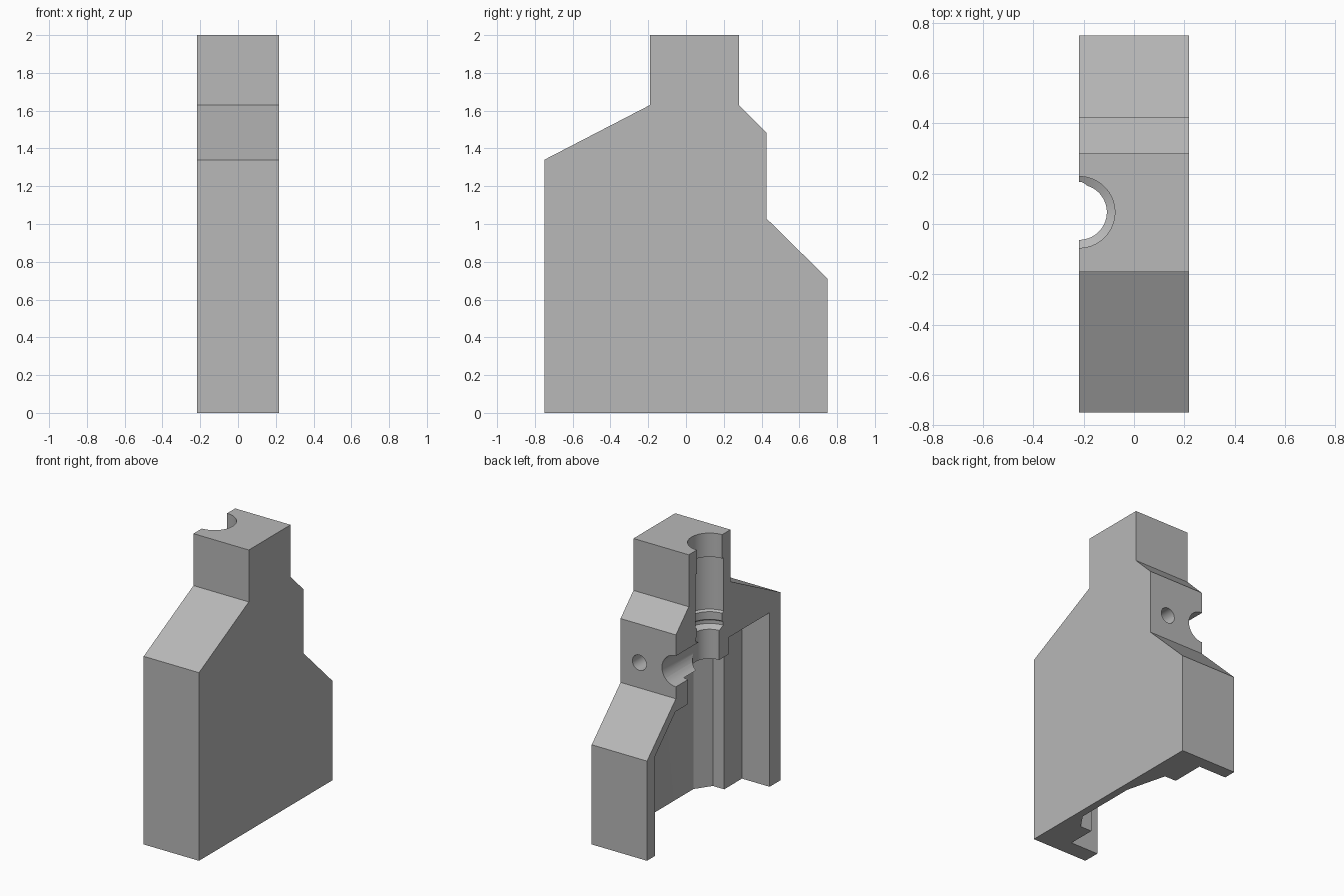
import bpy, bmesh, math
from mathutils import Vector

if "Cube" in bpy.data.objects:
    bpy.data.objects.remove(bpy.data.objects["Cube"], do_unlink=True)

HALF = 0.218          # half thickness of the block
AXIS_Y = 0.047        # bore axis position on the open side

grey = bpy.data.materials.new("plain grey")
grey.use_nodes = True
grey.diffuse_color = (0.48, 0.48, 0.48, 1)
grey.node_tree.nodes["Principled BSDF"].inputs["Base Color"].default_value = (0.48, 0.48, 0.48, 1)


def finish(name, bm):
    bmesh.ops.recalc_face_normals(bm, faces=bm.faces)
    mesh = bpy.data.meshes.new(name)
    bm.to_mesh(mesh)
    bm.free()
    obj = bpy.data.objects.new(name, mesh)
    bpy.context.collection.objects.link(obj)
    mesh.materials.append(grey)
    return obj


def prism(name, points, shift):
    """Extrude a closed outline along a vector."""
    bm = bmesh.new()
    face = bm.faces.new([bm.verts.new(p) for p in points])
    moved = bmesh.ops.extrude_face_region(bm, geom=[face])["geom"]
    verts = [g for g in moved if isinstance(g, bmesh.types.BMVert)]
    bmesh.ops.translate(bm, verts=verts, vec=Vector(shift))
    return finish(name, bm)


def lathe(name, profile, origin, axis, sides=48):
    """Turn a (radius, distance) profile around an axis and cap both ends."""
    bm = bmesh.new()
    turn = Vector((0, 0, 1)).rotation_difference(Vector(axis))
    rings = []
    for r, d in profile:
        ring = []
        for i in range(sides):
            a = math.tau * (i + 0.5) / sides
            ring.append(bm.verts.new(Vector(origin) + turn @ Vector((r * math.cos(a), r * math.sin(a), d))))
        rings.append(ring)
    for low, high in zip(rings, rings[1:]):
        for i in range(sides):
            j = (i + 1) % sides
            bm.faces.new((low[i], low[j], high[j], high[i]))
    bm.faces.new(rings[0])
    bm.faces.new(rings[-1])
    return finish(name, bm)


def combine(target, cutter, operation):
    mod = target.modifiers.new("cut", "BOOLEAN")
    mod.operation = operation
    mod.solver = "EXACT"
    mod.object = cutter
    bpy.context.view_layer.objects.active = target
    bpy.ops.object.modifier_apply(modifier=mod.name)
    bpy.data.objects.remove(cutter, do_unlink=True)


# Stepped outer body
outline = [(-0.75, 0), (0.75, 0), (0.75, 0.71), (0.425, 1.03), (0.425, 1.485),
           (0.28, 1.63), (0.28, 2), (-0.19, 2), (-0.19, 1.63), (-0.75, 1.34)]
body = prism("housing_half", [(-HALF, y, z) for y, z in outline], (2 * HALF, 0, 0))

# Lower pocket: roof outline crossed with floor plan
roof = [(-0.8, -0.1), (0.8, -0.1), (0.8, 0.57), (0.43, 0.94), (0.29, 0.94),
        (0.29, 1.12), (-0.17, 1.12), (-0.17, 1.24), (-0.8, 1.24)]
plan = [(-0.4, -0.63), (0, -0.63), (0, -0.43), (0.09, -0.43), (0.165, -0.32),
        (0.165, 0.13), (0.09, 0.42), (0, 0.42), (0, 0.66), (-0.4, 0.66)]
pocket = prism("pocket", [(-0.35, y, z) for y, z in roof], (0.7, 0, 0))
pocket_plan = prism("pocket_plan", [(x, y, -0.3) for x, y in plan], (0, 0, 1.8))
combine(pocket, pocket_plan, "INTERSECT")
combine(body, pocket, "DIFFERENCE")

# Stepped vertical bore
bore = lathe("bore", [(0.11, 1.0), (0.11, 1.33), (0.155, 1.35), (0.155, 1.375),
                      (0.142, 1.385), (0.142, 1.44), (0.16, 1.45), (0.16, 1.83),
                      (0.142, 1.83), (0.142, 2.1)], (-HALF, AXIS_Y, 0), (0, 0, 1))
combine(body, bore, "DIFFERENCE")

# Side port into the bore and small blind screw hole
port = lathe("port", [(0.11, 0), (0.11, 0.5)], (-HALF, AXIS_Y, 1.225), (0, 1, 0))
combine(body, port, "DIFFERENCE")
screw_hole = lathe("screw_hole", [(0.055, 0), (0.055, 0.4)], (0.07, 0.15, 1.21), (0, 1, 0), 32)
combine(body, screw_hole, "DIFFERENCE")

# Smooth the bores, keep the edges sharp
bpy.ops.object.select_all(action="DESELECT")
body.select_set(True)
bpy.context.view_layer.objects.active = body
bpy.ops.object.shade_smooth_by_angle(angle=math.radians(20))
